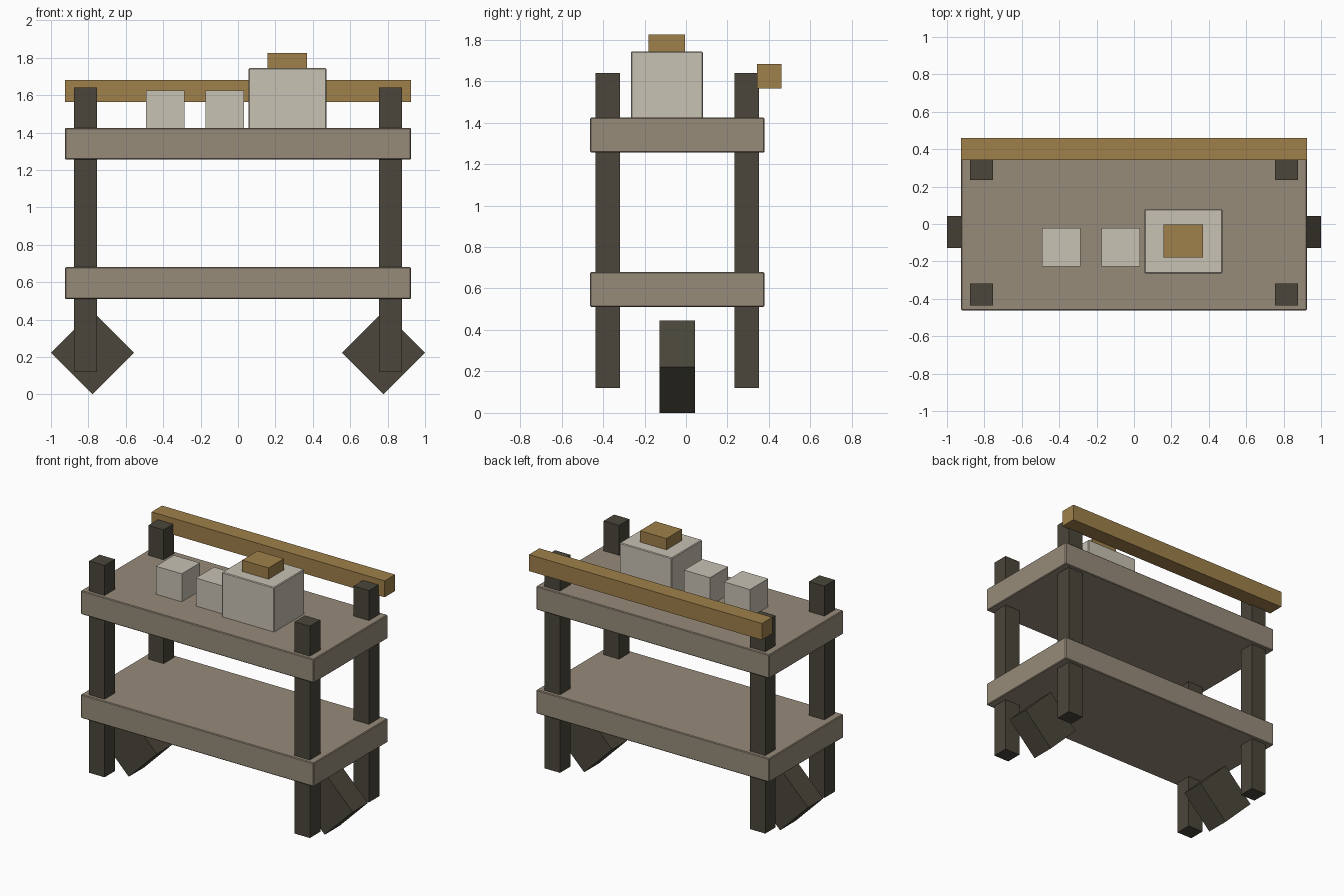
import bpy, math
from mathutils import Matrix

if "Cube" in bpy.data.objects:
    bpy.data.objects.remove(bpy.data.objects["Cube"])


def material(name, rgb):
    m = bpy.data.materials.new(name)
    m.diffuse_color = (*rgb, 1)
    m.use_nodes = True
    m.node_tree.nodes["Principled BSDF"].inputs["Base Color"].default_value = m.diffuse_color
    return m


TAUPE = material("taupe board", (0.31, 0.26, 0.195))
DARK = material("dark wood", (0.069, 0.061, 0.043))
GOLD = material("golden wood", (0.347, 0.216, 0.069))
CREAM = material("pale cream", (0.578, 0.539, 0.456))


def box(name, x, y, z, mat, bevel=0.0):
    """Box from (min, max) ranges on each axis."""
    size = [b - a for a, b in (x, y, z)]
    centre = [(a + b) / 2 for a, b in (x, y, z)]
    bpy.ops.mesh.primitive_cube_add(size=1, location=centre)
    ob = bpy.context.object
    ob.name = name
    ob.data.transform(Matrix.Diagonal((*size, 1)))
    ob.data.materials.append(mat)
    if bevel:
        mod = ob.modifiers.new("edge", 'BEVEL')
        mod.width = bevel
        mod.segments = 1
    return ob


# Two shelves
for name, z in (("lower_shelf", (0.51, 0.68)), ("upper_shelf", (1.255, 1.425))):
    box(name, (-0.925, 0.925), (-0.462, 0.378), z, TAUPE, 0.005)

# Four corner posts
for side, x in (("left", -0.815), ("right", 0.815)):
    for end, y in (("front", -0.377), ("back", 0.293)):
        box(f"{end}_{side}_post", (x - 0.061, x + 0.061), (y - 0.059, y + 0.059),
            (0.12, 1.64), DARK)

# Four-sided wheels standing on a corner
half = 0.2222 / math.sqrt(2)
for side, x in (("left", -0.778), ("right", 0.778)):
    wheel = box(f"{side}_wheel", (x - half, x + half), (-0.128, 0.044),
                (0.2222 - half, 0.2222 + half), DARK)
    wheel.rotation_euler.y = math.pi / 4

# Push handle along the back
box("handle", (-0.925, 0.925), (0.342, 0.46), (1.564, 1.682), GOLD)

# Goods on the upper shelf
box("left_cup", (-0.493, -0.287), (-0.228, -0.022), (1.42, 1.626), CREAM)
box("middle_cup", (-0.175, 0.031), (-0.228, -0.022), (1.42, 1.626), CREAM)
box("large_pot", (0.056, 0.472), (-0.265, 0.081), (1.42, 1.744), CREAM, 0.005)
box("pot_lid", (0.158, 0.368), (-0.18, -0.004), (1.735, 1.825), GOLD)
